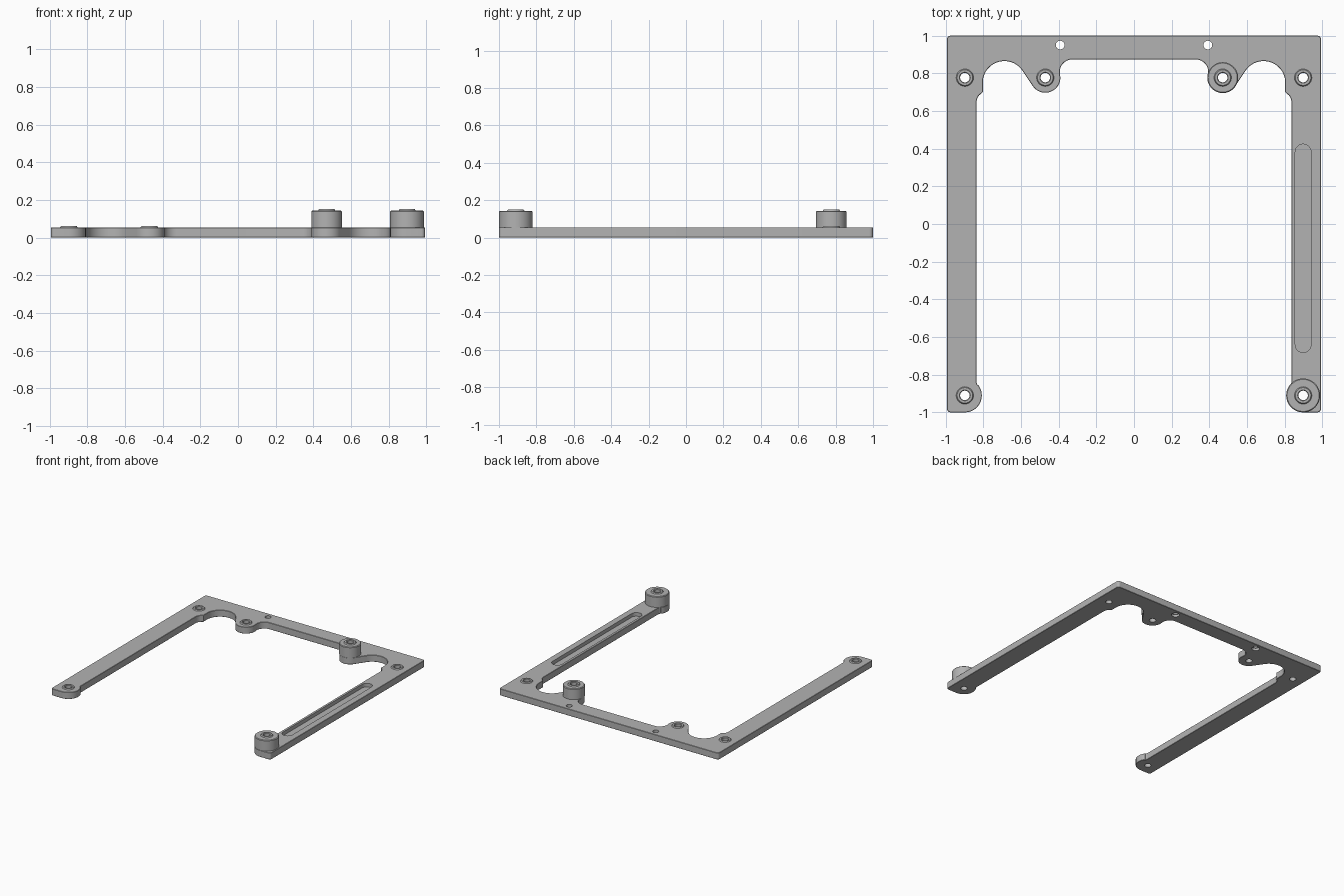
import bpy
import bmesh
from math import sin, cos, pi, radians
from mathutils import Vector

if "Cube" in bpy.data.objects:
    bpy.data.objects.remove(bpy.data.objects["Cube"])

THICK = 0.055
HOLE = 0.025
LEG_X = 0.898
LUG = (0.471, 0.777)
FOOT_Y = -0.91

grey = bpy.data.materials.new("plain grey")
grey.use_nodes = True
colour = (0.45, 0.45, 0.45, 1)
grey.diffuse_color = colour
grey.node_tree.nodes["Principled BSDF"].inputs["Base Color"].default_value = colour


def arc(cx, cy, r, start, end, steps=14):
    angles = [radians(start + (end - start) * i / steps) for i in range(steps + 1)]
    return [(cx + r * cos(a), cy + r * sin(a)) for a in angles]


def finish(name, bm):
    bmesh.ops.recalc_face_normals(bm, faces=bm.faces)
    mesh = bpy.data.meshes.new(name)
    bm.to_mesh(mesh)
    bm.free()
    mesh.materials.append(grey)
    obj = bpy.data.objects.new(name, mesh)
    bpy.context.collection.objects.link(obj)
    return obj


def activate(obj):
    bpy.ops.object.select_all(action="DESELECT")
    obj.select_set(True)
    bpy.context.view_layer.objects.active = obj


def prism(name, points, z0, z1):
    bm = bmesh.new()
    face = bm.faces.new([bm.verts.new((x, y, z0)) for x, y in points])
    out = bmesh.ops.extrude_face_region(bm, geom=[face])
    top = [v for v in out["geom"] if isinstance(v, bmesh.types.BMVert)]
    bmesh.ops.translate(bm, verts=top, vec=(0, 0, z1 - z0))
    return finish(name, bm)


def lathe(name, x, y, profile):
    bm = bmesh.new()
    verts = [bm.verts.new((x + r, y, z)) for r, z in profile]
    edges = [bm.edges.new(pair) for pair in zip(verts, verts[1:])]
    bmesh.ops.spin(bm, geom=verts + edges, cent=(x, y, 0), axis=(0, 0, 1),
                   angle=2 * pi, steps=48, use_merge=True)
    bmesh.ops.remove_doubles(bm, verts=bm.verts, dist=0.0001)
    obj = finish(name, bm)
    # open shells need their outside checked against the top rim
    highest = max(obj.data.polygons, key=lambda p: p.center.z)
    if highest.normal.z < 0:
        obj.data.flip_normals()
    activate(obj)
    bpy.ops.object.shade_smooth_by_angle(angle=radians(30))
    return obj


def cut(target, cutter):
    cutter.hide_render = True
    mod = target.modifiers.new("cut", "BOOLEAN")
    mod.operation = "DIFFERENCE"
    mod.solver = "EXACT"
    mod.object = cutter
    activate(target)
    bpy.ops.object.modifier_apply(modifier=mod.name)
    bpy.data.objects.remove(cutter)


# Half outline: inner bar, lug, scallop, leg, rounded foot, outer corners
half = (arc(-0.327, 0.807, 0.067, 90, 180)
        + arc(-LUG[0], LUG[1], 0.08, 0, -146.5, 24)
        + arc(-0.688, 0.75, 0.115, 33.5, 180, 24)
        + [(-0.803, 0.70)]
        + arc(-0.776, 0.645, 0.06, 140, 180, 6)
        + arc(-0.806, -0.837, 0.03, 180, 217.7, 6)
        + arc(-LEG_X, FOOT_Y, 0.09, 37.7, -90, 20)
        + arc(-0.973, -0.98, 0.02, 270, 180, 6)
        + arc(-0.973, 0.98, 0.02, 180, 90, 6))
outline = half + [(-x, y) for x, y in reversed(half)]
frame = prism("frame_plate", outline, 0, THICK)

# Fine chamfer around the plate rims
bevel = frame.modifiers.new("rim", "BEVEL")
bevel.width = 0.004
bevel.segments = 1
bevel.limit_method = "ANGLE"
bevel.angle_limit = radians(70)
activate(frame)
bpy.ops.object.modifier_apply(modifier=bevel.name)

# Screw holes through the plate
screws = [(s * x, y) for s in (-1, 1)
          for x, y in ((LEG_X, LUG[1]), (LEG_X, FOOT_Y), LUG)]
for x, y in screws:
    cut(frame, prism("hole_cutter", arc(x, y, HOLE, 0, 352.5, 47), -0.1, 0.2))

# Bar holes, slightly wider from below
for x in (-0.392, 0.392):
    cut(frame, prism("hole_cutter", arc(x, 0.95, 0.023, 0, 350, 35), -0.1, 0.2))
    cut(frame, prism("hole_cutter", arc(x, 0.95, 0.03, 0, 350, 35), -0.1, 0.02))

# Blind slot in the left leg
slot = arc(LEG_X, 0.382, 0.042, 0, 180) + arc(LEG_X, -0.64, 0.042, 180, 360)
cut(frame, prism("slot_cutter", slot, 0.025, 0.2))
activate(frame)
bpy.ops.object.shade_smooth_by_angle(angle=radians(25))


# Raised collars around each hole; two of them stand on tall bosses
def collar(z):
    return [(0.046, z), (0.041, z + 0.008), (HOLE + 0.004, z + 0.008), (HOLE, z + 0.004)]


for i, (x, y) in enumerate(screws):
    tall = x > 0 and (x, y) != (LEG_X, LUG[1])
    if tall:
        radius = 0.09 if y < 0 else 0.082
        top = 0.143
        profile = [(radius, THICK), (radius, top - 0.005), (radius - 0.005, top)]
        lathe("tall_boss_%d" % i, x, y, profile + collar(top) + [(HOLE, THICK)])
    else:
        lathe("screw_collar_%d" % i, x, y, collar(THICK) + [(HOLE, THICK)])
